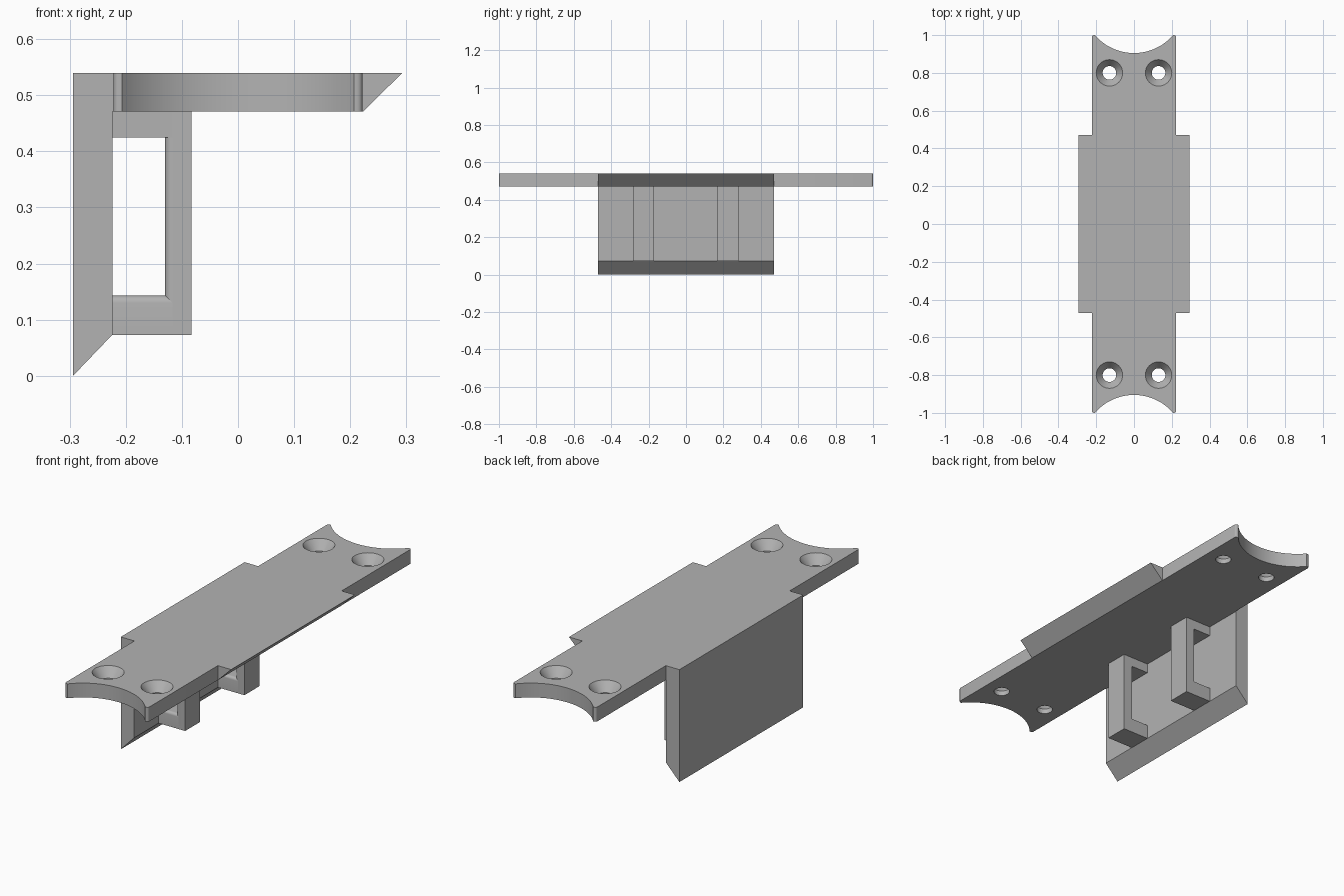
import bpy, bmesh, math

cube = bpy.data.objects.get("Cube")
if cube:
    bpy.data.objects.remove(cube, do_unlink=True)

grey = bpy.data.materials.new("plain grey")
grey.use_nodes = True
grey.diffuse_color = (0.45, 0.45, 0.45, 1)
grey.node_tree.nodes["Principled BSDF"].inputs["Base Color"].default_value = (0.45, 0.45, 0.45, 1)


def finish(name, bm):
    bmesh.ops.recalc_face_normals(bm, faces=bm.faces[:])
    mesh = bpy.data.meshes.new(name)
    bm.to_mesh(mesh)
    bm.free()
    mesh.materials.append(grey)
    obj = bpy.data.objects.new(name, mesh)
    bpy.context.collection.objects.link(obj)
    return obj


def activate(obj):
    bpy.ops.object.select_all(action='DESELECT')
    obj.select_set(True)
    bpy.context.view_layer.objects.active = obj


def smooth(obj):
    activate(obj)
    bpy.ops.object.shade_smooth_by_angle(angle=math.radians(30))


def prism(name, points, axis, lo, hi):
    """Extrude a 2D outline along the given axis."""
    place = {'x': lambda a, b, t: (t, a, b),
             'y': lambda a, b, t: (a, t, b),
             'z': lambda a, b, t: (a, b, t)}[axis]
    bm = bmesh.new()
    face = bm.faces.new([bm.verts.new(place(a, b, lo)) for a, b in points])
    moved = bmesh.ops.extrude_face_region(bm, geom=[face])["geom"]
    step = place(0, 0, hi - lo)
    bmesh.ops.translate(bm, vec=step, verts=[v for v in moved if isinstance(v, bmesh.types.BMVert)])
    return finish(name, bm)


def arc(cx, cy, r, start, end, n):
    angles = [math.radians(start + (end - start) * i / n) for i in range(n + 1)]
    return [(cx + r * math.cos(a), cy + r * math.sin(a)) for a in angles]


def lathe_cutter(x, y, rings):
    """Round countersink tool made of stacked rings (radius, height)."""
    bm = bmesh.new()
    n = 40
    loops = [[bm.verts.new((x + px, y + py, z)) for px, py in arc(0, 0, r, 0, 360, n)[:n]]
             for r, z in rings]
    for low, high in zip(loops, loops[1:]):
        for i in range(n):
            j = (i + 1) % n
            bm.faces.new((low[i], low[j], high[j], high[i]))
    bm.faces.new(loops[0])
    bm.faces.new(loops[-1])
    obj = finish("hole_cutter", bm)
    obj.hide_render = True
    return obj


TOP, UNDER, MID, HALF = 0.54, 0.471, 0.47, 0.222

# Middle of the plate with its bevelled lip, and the hanging side wall
prism("plate_middle_and_wall",
      [(-0.294, 0), (-0.224, 0.073), (-0.224, UNDER), (0.223, UNDER), (0.293, TOP), (-0.294, TOP)],
      'y', -MID, MID)

# Narrow plate ends with a scooped tip and two countersunk holes
for side, name in ((-1, "front_plate_end"), (1, "back_plate_end")):
    radius, centre = 0.273, 1.178
    spread = math.degrees(math.asin(0.207 / radius))
    outline = [(-HALF, MID), (HALF, MID)]
    outline += arc(HALF - 0.01, 0.99, 0.01, 0, 90, 4)
    outline += arc(0, centre, radius, 270 + spread, 270 - spread, 28)
    outline += arc(-HALF + 0.01, 0.99, 0.01, 90, 180, 4)
    end = prism(name, [(x, side * y) for x, y in outline], 'z', UNDER, TOP)
    for x in (-0.13, 0.13):
        cutter = lathe_cutter(x, side * 0.8,
                              [(0.036, 0.4), (0.036, 0.495), (0.07, TOP), (0.07, 0.6)])
        mod = end.modifiers.new("hole", 'BOOLEAN')
        mod.operation = 'DIFFERENCE'
        mod.solver = 'EXACT'
        mod.object = cutter
        activate(end)
        bpy.ops.object.modifier_apply(modifier=mod.name)
        bpy.data.objects.remove(cutter, do_unlink=True)
    smooth(end)

# Two strap loops below the plate, with a rounded inner front edge
INNER, OUTER, WALL, FLOOR, SILL, R = -0.13, -0.083, -0.224, 0.073, 0.143, 0.013
for name, y0, y1 in (("front_loop", -0.283, -0.17), ("back_loop", 0.167, 0.28)):
    post = [(OUTER, y0), (OUTER, y1), (INNER, y1)] + arc(INNER + R, y0 + R, R, 180, 270, 6)
    smooth(prism(name + "_post", post, 'z', FLOOR, UNDER))
    foot = [(y0, FLOOR), (y1, FLOOR), (y1, SILL)] + arc(y0 + R, SILL - R, R, 90, 180, 6)
    smooth(prism(name + "_foot", foot, 'x', WALL, OUTER))
    arm = [(WALL, 0.425), (INNER + R, 0.425), (INNER + R, UNDER), (WALL, UNDER)]
    prism(name + "_arm", arm, 'y', y0, y1)
